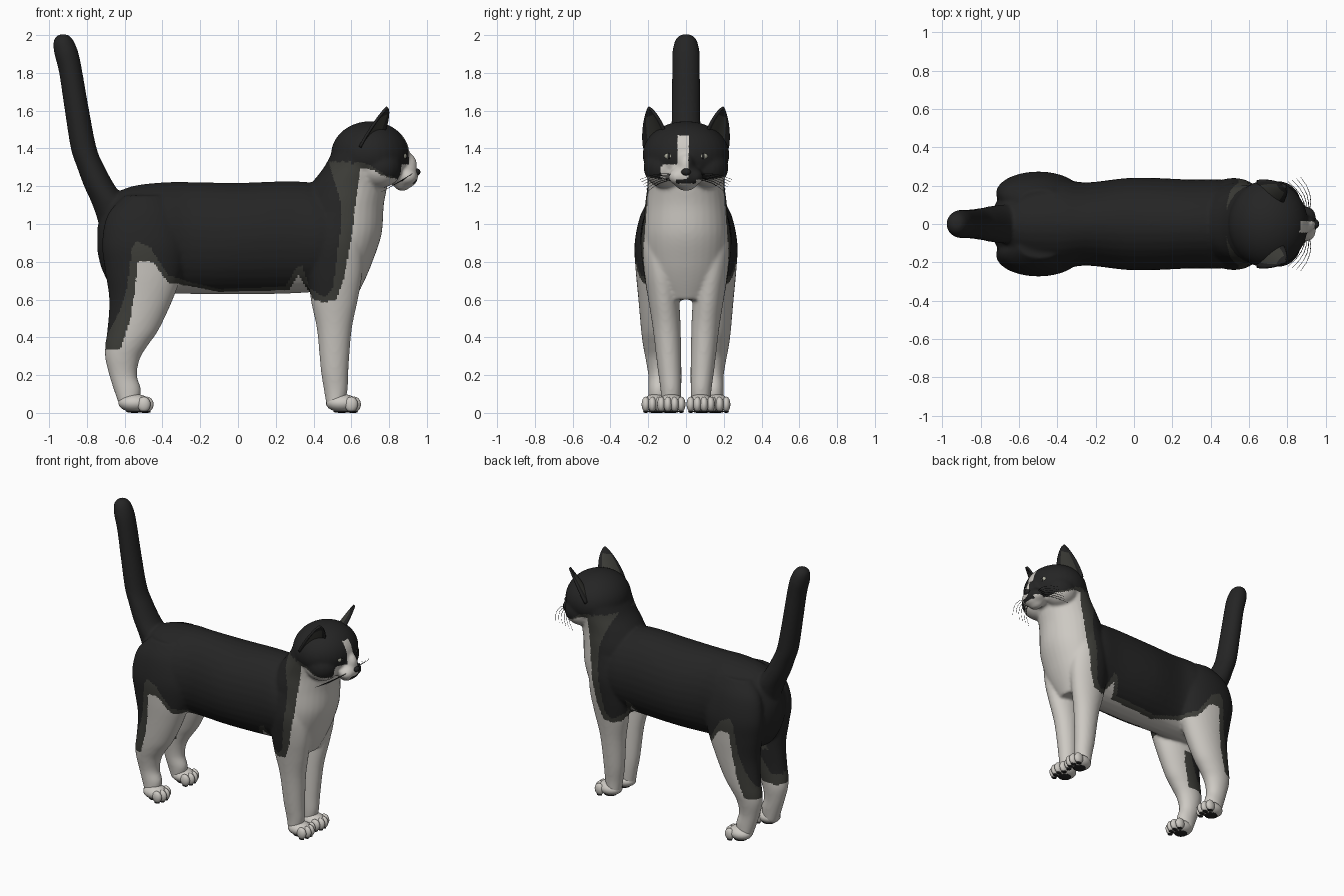
import bpy, bmesh, math
from mathutils import Vector, Matrix

if "Cube" in bpy.data.objects:
    bpy.data.objects.remove(bpy.data.objects["Cube"])


def material(name, rgb):
    m = bpy.data.materials.new(name)
    m.diffuse_color = (*rgb, 1)
    m.use_nodes = True
    m.node_tree.nodes["Principled BSDF"].inputs["Base Color"].default_value = m.diffuse_color
    return m


MATS = [material("black fur", (0.018, 0.018, 0.018)),
        material("white fur", (0.61, 0.585, 0.545)),
        material("dark olive grey fur", (0.048, 0.048, 0.041)),
        material("pale eye", (0.42, 0.42, 0.34))]
BLACK, WHITE, OLIVE, EYE = range(4)


def make(name, bm):
    bmesh.ops.recalc_face_normals(bm, faces=bm.faces)
    me = bpy.data.meshes.new(name)
    bm.to_mesh(me)
    bm.free()
    for m in MATS:
        me.materials.append(m)
    for p in me.polygons:
        p.use_smooth = True
    ob = bpy.data.objects.new(name, me)
    bpy.context.collection.objects.link(ob)
    return ob


def ellipsoid(bm, centre, radii, mat=0, seg=20):
    mtx = Matrix.Translation(centre) @ Matrix.Diagonal((*radii, 1))
    res = bmesh.ops.create_uvsphere(bm, u_segments=seg, v_segments=seg * 2 // 3, radius=1, matrix=mtx)
    for v in res["verts"]:
        for f in v.link_faces:
            f.material_index = mat


def loft(bm, rows, axis, side=1, n=32, steps=5):
    """Elliptical tube; each row is (position, a0, a1, y0, y1)."""
    pts = [rows[0]] + rows + [rows[-1]]
    dense = []
    for i in range(1, len(pts) - 2):
        for s in range(steps):
            t = s / steps
            dense.append([0.5 * (2 * q + (r - p) * t + (2 * p - 5 * q + 4 * r - w) * t * t
                                 + (3 * q - p - 3 * r + w) * t ** 3)
                          for p, q, r, w in zip(*pts[i - 1:i + 3])])
    dense.append(rows[-1])
    rings = []
    for t, a0, a1, b0, b1 in dense:
        ring = []
        for k in range(n):
            g = math.tau * k / n
            a = (a0 + a1) / 2 + (a1 - a0) / 2 * math.cos(g)
            b = side * ((b0 + b1) / 2 + (b1 - b0) / 2 * math.sin(g))
            ring.append(bm.verts.new((a, b, t) if axis == "z" else (t, b, a)))
        rings.append(ring)
    for r, s in zip(rings, rings[1:]):
        for k in range(n):
            bm.faces.new((r[k], r[(k + 1) % n], s[(k + 1) % n], s[k]))
    bm.faces.new(rings[0])
    bm.faces.new(rings[-1])


def sym(rows):
    return [(t, a, b, -w, w) for t, a, b, w in rows]


def line(pts, x):
    if x <= pts[0][0]:
        return pts[0][1]
    for (x0, z0), (x1, z1) in zip(pts, pts[1:]):
        if x <= x1:
            return z0 + (z1 - z0) * (x - x0) / (x1 - x0)
    return pts[-1][1]


# torso, neck, legs and tail as lofted volumes
bm = bmesh.new()
loft(bm, sym([(-.745, .86, .98, .04), (-.72, .76, 1.05, .11), (-.66, .66, 1.15, .18), (-.56, .63, 1.2, .225),
              (-.4, .63, 1.22, .24), (-.25, .63, 1.222, .217), (0, .628, 1.218, .242), (.3, .633, 1.226, .232),
              (.45, .65, 1.2, .232), (.6, .7, 1.1, .2), (.68, .8, 1.0, .12)]), "x")
loft(bm, sym([(.6, .42, .62, .12), (.7, .38, .67, .18), (.8, .36, .712, .21), (.945, .34, .76, .225),
              (1.1, .34, .772, .217), (1.2, .38, .79, .205), (1.3, .455, .8, .205), (1.4, .51, .78, .2),
              (1.49, .58, .75, .14)]), "z")
loft(bm, sym([(.98, -.73, -.58, .08), (1.1, -.77, -.58, .1), (1.2, -.815, -.65, .095), (1.3, -.852, -.705, .086),
              (1.4, -.885, -.748, .08), (1.6, -.917, -.788, .076), (1.8, -.947, -.823, .074),
              (1.9, -.972, -.843, .073), (1.96, -.978, -.865, .062), (1.99, -.965, -.885, .045),
              (2.004, -.945, -.905, .02)]), "z")
FRONT = [(.03, .47, .56, .03, .13), (.12, .455, .58, .025, .135), (.23, .438, .585, .024, .15),
         (.44, .418, .602, .028, .175), (.6, .385, .635, .035, .2), (.75, .37, .66, .04, .225),
         (.9, .38, .66, .04, .24), (1.05, .42, .64, .06, .22)]
HIND = [(.03, -.625, -.53, .1, .2), (.12, -.657, -.513, .09, .2), (.2, -.682, -.535, .085, .2),
        (.29, -.703, -.518, .075, .215), (.36, -.703, -.475, .07, .228), (.44, -.692, -.42, .06, .238),
        (.6, -.682, -.345, .04, .252), (.76, -.705, -.29, .04, .267), (.9, -.72, -.28, .05, .272),
        (1.05, -.69, -.32, .05, .24), (1.15, -.6, -.38, .06, .18)]
for s in (1, -1):
    loft(bm, FRONT, "z", s)
    loft(bm, HIND, "z", s)
    # cheeks and whisker pads
    ellipsoid(bm, (.75, s * .11, 1.3), (.12, .115, .11))
    ellipsoid(bm, (.895, s * .038, 1.25), (.055, .055, .045))
# skull, muzzle, nose bridge and chin
ellipsoid(bm, (.70, 0, 1.367), (.208, .23, .177), seg=32)
ellipsoid(bm, (.875, 0, 1.255), (.08, .085, .07))
ellipsoid(bm, (.875, 0, 1.31), (.075, .05, .075))
ellipsoid(bm, (.87, 0, 1.21), (.045, .055, .035))
cat = make("body", bm)

# fuse the volumes into one smooth skin
rm = cat.modifiers.new("fuse", "REMESH")
rm.mode, rm.voxel_size, rm.use_smooth_shade = "VOXEL", 0.01, True
sm = cat.modifiers.new("soften", "SMOOTH")
sm.factor, sm.iterations = 0.5, 8
dg = bpy.context.evaluated_depsgraph_get()
skin = bpy.data.meshes.new_from_object(cat.evaluated_get(dg))
cat.modifiers.clear()
cat.data = skin
skin.materials.clear()
for m in MATS:
    skin.materials.append(m)

# coat pattern: white below one line, olive band, black above the other
LOW = [(-.71, .33), (-.62, .34), (-.57, .5), (-.545, .65), (-.53, .8), (-.45, .8), (-.37, .69), (-.22, .665),
       (-.1, .64), (.27, .65), (.32, .73), (.37, .65), (.4, .6), (.46, .585), (.52, .6), (.56, .71), (.6, .92),
       (.625, 1.13), (.65, 1.3), (.7, 1.29), (.78, 1.25), (.86, 1.235)]
HIGH = [(-.7, .4), (-.63, .53), (-.59, .65), (-.56, .88), (-.535, .91), (-.46, .87), (-.37, .73), (-.25, .69),
        (-.1, .655), (.25, .67), (.31, .77), (.34, .78), (.38, .66), (.46, .61), (.5, .66), (.52, .8), (.54, .95),
        (.55, 1.1), (.56, 1.3), (.64, 1.33), (.7, 1.31), (.78, 1.26), (.86, 1.24)]


def coat(c, n):
    x, y, z = c
    if x > .84 and z > 1.15:                                   # face
        if abs(y) < .05 and 1.215 < z < 1.238:
            return BLACK
        if -.045 < y < .012 and 1.25 < z < 1.47:
            return WHITE
        if z < 1.235 or (-.13 < y < 0 and z < 1.315):
            return WHITE
        return BLACK
    if x < -.35 and z < .58 and n.y * y < 0 and abs(n.y) > .4:  # inner hind leg patch
        x -= .07
    if 1.1 < z < 1.33 and .48 + (1.33 - z) * .3 < x < .6:      # nape patch
        return OLIVE
    return WHITE if z < line(LOW, x) else OLIVE if z < line(HIGH, x) else BLACK


for p in skin.polygons:
    p.use_smooth = True
    p.material_index = coat(p.center, p.normal)

for s, side in ((1, "left"), (-1, "right")):
    # paws with four toes and dark pads
    for end, px, py in (("front", .55, .078), ("hind", -.548, .16)):
        bm = bmesh.new()
        ellipsoid(bm, (px, s * py, .052), (.085, .07, .048), WHITE)
        ellipsoid(bm, (px, s * py, .007), (.045, .042, .007), BLACK)
        for d in (-.053, -.018, .018, .053):
            tx = px + (.066 if abs(d) < .03 else .05)
            ellipsoid(bm, (tx, s * py + d, .045), (.035, .022, .041), WHITE, 16)
            ellipsoid(bm, (tx, s * py + d, .006), (.02, .014, .006), BLACK, 12)
        make(f"{end}_paw_{side}", bm)

    # cupped ears
    bm = bmesh.new()
    base, up = Vector((.705, s * .165, 1.43)), Vector((.085, s * .035, .187))
    across, out = Vector((-.62, s * .66, -.25)), Vector((.7, s * .65, .1))
    NU, NV = 14, 14
    grid = []
    for j in range(NV + 1):
        v = j / NV
        w = .092 * (1 - v ** 1.7) ** .8 + .003
        grid.append([bm.verts.new(base + up * v + across * (w * (2 * i / NU - 1))
                                  - out * .045 * (1 - (2 * i / NU - 1) ** 2) * (1 - v))
                     for i in range(NU + 1)])
    for j in range(NV):
        for i in range(NU):
            f = bm.faces.new((grid[j][i], grid[j][i + 1], grid[j + 1][i + 1], grid[j + 1][i]))
            f.material_index = OLIVE if 2 <= i < NU - 2 and j < NV - 3 else BLACK
    ear = make(f"ear_{side}", bm)
    so = ear.modifiers.new("thickness", "SOLIDIFY")
    so.thickness, so.offset = .014, 0

    # eyes
    bm = bmesh.new()
    ellipsoid(bm, (.872, s * .086, 1.36), (.022, .03, .02), EYE)
    ellipsoid(bm, (.887, s * .09, 1.36), (.009, .009, .016), BLACK, 12)
    make(f"eye_{side}", bm)

    # whiskers
    cu = bpy.data.curves.new(f"whiskers_{side}", "CURVE")
    cu.dimensions, cu.bevel_depth, cu.bevel_resolution = "3D", .002, 0
    cu.materials.append(MATS[BLACK])
    for k in range(6):
        a = Vector((.915 - .008 * k, s * .07, 1.262 - .006 * k))
        b = Vector((.87 - .022 * k, s * (.245 - .008 * k), 1.235 - .013 * k))
        sp = cu.splines.new("POLY")
        sp.points.add(4)
        for i, pt in enumerate(sp.points):
            t = i / 4
            pos = a.lerp(b, t) + Vector((.025, 0, .015)) * (4 * t * (1 - t))
            pt.co = (*pos, 1)
            pt.radius = 1 - .6 * t
    bpy.context.collection.objects.link(bpy.data.objects.new(f"whiskers_{side}", cu))

# nose
bm = bmesh.new()
ellipsoid(bm, (.945, 0, 1.275), (.021, .026, .019), BLACK)
make("nose", bm)
